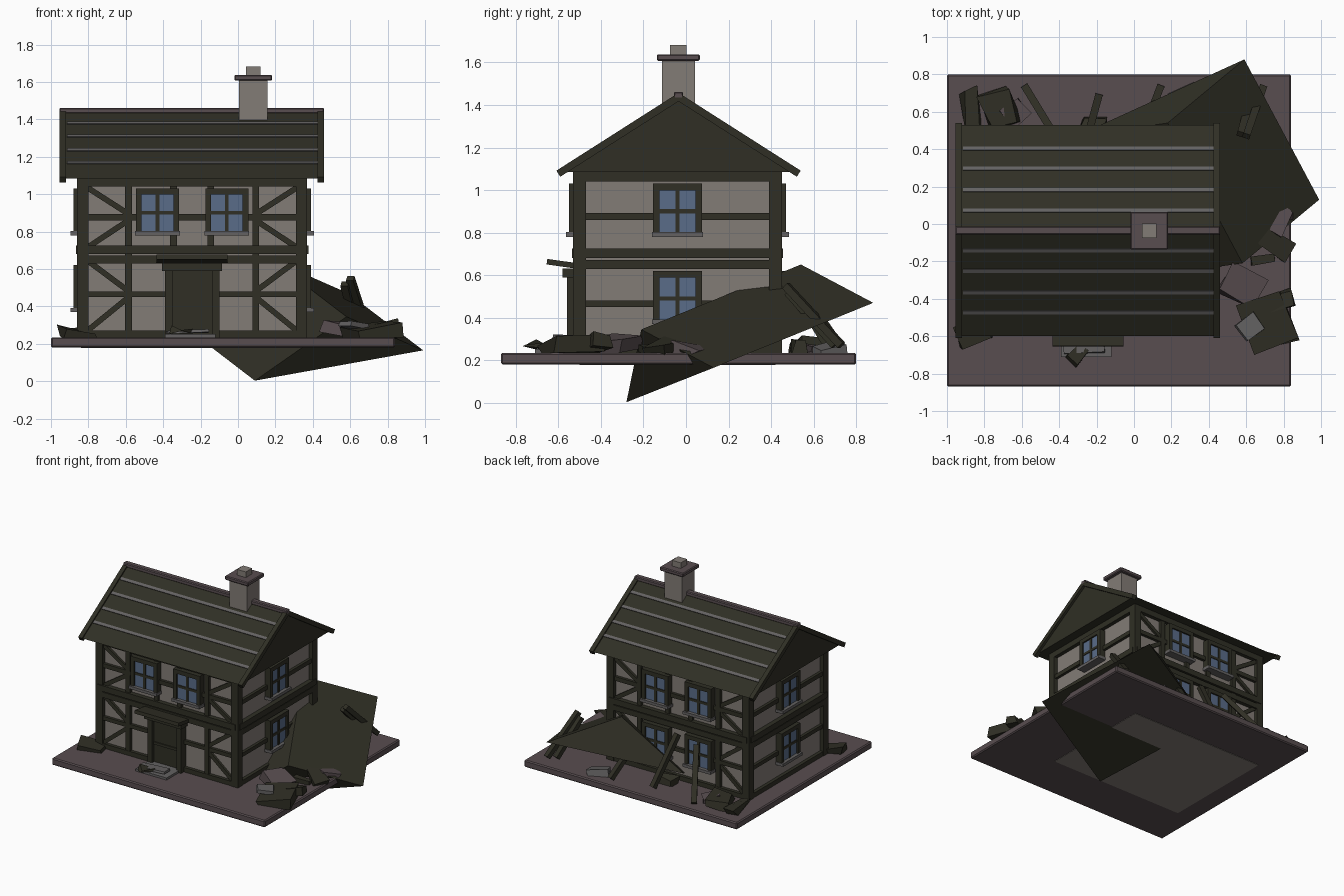
import bpy, bmesh, math, random
from mathutils import Matrix, Vector

if "Cube" in bpy.data.objects:
    bpy.data.objects.remove(bpy.data.objects["Cube"])

random.seed(4)


def material(name, r, g, b):
    m = bpy.data.materials.new(name)
    m.diffuse_color = (r, g, b, 1)
    m.use_nodes = True
    m.node_tree.nodes["Principled BSDF"].inputs["Base Color"].default_value = m.diffuse_color
    return m


TIMBER = material("dark_timber", .029, .028, .018)
PLASTER = material("grey_plaster", .225, .20, .18)
GROUND = material("dull_mauve_stone", .098, .075, .08)
GLASS = material("blue_glass", .10, .15, .25)
STONE = material("pale_stone", .125, .12, .12)

CUBE = [(0, 3, 2, 1), (4, 5, 6, 7), (0, 1, 5, 4), (1, 2, 6, 5), (2, 3, 7, 6), (3, 0, 4, 7)]


def mesh(name, verts, faces, mat, bevel=0):
    bm = bmesh.new()
    vs = [bm.verts.new(v) for v in verts]
    for f in faces:
        bm.faces.new([vs[i] for i in f])
    bmesh.ops.recalc_face_normals(bm, faces=bm.faces)
    me = bpy.data.meshes.new(name)
    bm.to_mesh(me)
    bm.free()
    me.materials.append(mat)
    ob = bpy.data.objects.new(name, me)
    bpy.context.collection.objects.link(ob)
    if bevel:
        mod = ob.modifiers.new("bevel", 'BEVEL')
        mod.width, mod.segments = bevel, 1
    return ob


def box(name, x, y, z, mat, M=None, bevel=0, jitter=0):
    """Box from (min, max) ranges, optionally transformed and roughened."""
    vs = [Vector((a, b, c)) for c in z for a, b in
          ((x[0], y[0]), (x[1], y[0]), (x[1], y[1]), (x[0], y[1]))]
    vs = [v + Vector([random.uniform(-jitter, jitter) for _ in range(3)]) for v in vs]
    return mesh(name, [M @ v if M else v for v in vs], CUBE, mat, bevel)


def prism(name, a, b, mat):
    """Triangular prism between two end triangles."""
    return mesh(name, a + b, [(0, 1, 2), (3, 5, 4), (0, 3, 4, 1), (1, 4, 5, 2), (2, 5, 3, 0)], mat)


def beam(name, p, q, w, d, mat, M=None):
    """Straight bar from p to q."""
    p, q = Vector(p), Vector(q)
    R = (q - p).to_track_quat('X', 'Z').to_matrix().to_4x4()
    T = Matrix.Translation((p + q) / 2) @ R
    h = (q - p).length / 2
    return box(name, (-h, h), (-d / 2, d / 2), (-w / 2, w / 2), mat, M @ T if M else T)


# ground slab with the house floor showing underneath
box("ground_slab", (-1, .84), (-.87, .80), (.18, .235), GROUND, bevel=.008)
box("floor_underside", (-.84, .34), (-.50, .42), (.177, .182), PLASTER)

# house body
CX, CY, HX, HY = -.245, -.04, .615, .49
box("plaster_walls", (CX - HX + .03, CX + HX - .03), (CY - HY + .03, CY + HY - .03), (.235, 1.09), PLASTER)
for sx in (-1, 1):
    for sy in (-1, 1):
        x, y = CX + sx * (HX - .03), CY + sy * (HY - .03)
        box("corner_post", (x - .03, x + .03), (y - .03, y + .03), (.235, 1.09), TIMBER)


def window(M, u, z):
    """Window centred on u with its sill at z; outward is -y."""
    box("window_glass", (u - .09, u + .09), (-.008, .03), (z + .01, z + .22), GLASS, M)
    for a in (-.1, .1):
        box("window_jamb", (u + a - .015, u + a + .015), (-.02, .03), (z + .02, z + .25), TIMBER, M)
    box("window_head", (u - .115, u + .115), (-.02, .03), (z + .218, z + .25), TIMBER, M)
    box("window_mullion", (u - .01, u + .01), (-.014, .03), (z + .02, z + .22), TIMBER, M)
    box("window_bar", (u - .09, u + .09), (-.013, .03), (z + .11, z + .13), TIMBER, M)
    box("window_sill", (u - .12, u + .12), (-.035, .03), (z, z + .022), STONE, M)


def wall(angle, half, dist, long_side, door):
    M = Matrix.Translation((CX, CY, 0)) @ Matrix.Rotation(angle, 4, 'Z') @ Matrix.Translation((0, -dist, 0))
    for z0, z1, out in ((1.04, 1.09, 0), (.86, .893, .008), (.68, .725, -.006),
                        (.63, .672, 0), (.45, .48, .008), (.235, .27, .004)):
        box("wall_rail", (-half + .02, half - .02), (out, .04), (z0, z1), TIMBER, M)
    if not long_side:
        window(M, 0, .78)
        window(M, 0, .37)
        return
    for u in (-.185, .185):
        window(M, u, .78)
        if not door:
            window(M, u, .37)
    for s in (-1, 1):
        box("wall_stud", (s * .34 - .018, s * .34 + .018), (.006, .04), (.25, 1.06), TIMBER, M)
        box("middle_stud", (s * .1 - .018, s * .1 + .018), (.01, .04), (.70, 1.06), TIMBER, M)
        # angled braces meeting at the rails
        for low, mid, high in ((.27, .465, .645), (.715, .877, 1.035)):
            for outer in (low, high):
                inner = mid + .02 * (1 if outer > mid else -1)
                beam("corner_brace", (s * .56, .027, outer), (s * .345, .027, inner), .03, .03, TIMBER, M)
    if door:
        box("door_panel", (-.11, .11), (-.004, .04), (.25, .60), TIMBER, M)
        for s in (-1, 1):
            box("door_jamb", (s * .125 - .02, s * .125 + .02), (-.03, .04), (.235, .60), TIMBER, M)
        box("door_rail", (-.11, .11), (-.012, .04), (.39, .41), TIMBER, M)
        box("door_lintel", (-.16, .16), (-.05, .04), (.59, .632), TIMBER, M)
        tilt = M @ Matrix.Translation((0, 0, .645)) @ Matrix.Rotation(-.14, 4, 'X')
        box("door_canopy", (-.19, .19), (-.125, .03), (-.012, .014), TIMBER, tilt)


wall(0, HX, HY, True, True)
wall(math.pi, HX, HY, True, False)
wall(math.pi / 2, HY, HX, False, False)
wall(-math.pi / 2, HY, HX, False, False)

# roof with course strips, barge boards and ridge
RY, EZ, RZ, RUN = -.035, 1.085, 1.445, .565
SLOPE = (RZ - EZ) / RUN


def section(x):
    return [(x, RY - RUN, EZ), (x, RY + RUN, EZ), (x, RY, RZ)]


prism("roof", section(-.93), section(.44), TIMBER)
for s in (-1, 1):
    for d in (.105, .215, .33, .437):
        y, z = RY + s * d, RZ - SLOPE * d
        M = Matrix.Translation((-.245, y, z)) @ Matrix.Rotation(-s * math.atan(SLOPE), 4, 'X')
        box("roof_course_strip", (-.67, .67), (-.011, .011), (-.01, .006), STONE, M)
    for x in (-.937, .443):
        beam("barge_board", (x, RY, RZ - .008), (x, RY + s * RUN, EZ - .008), .034, .034, TIMBER,
             None)
box("ridge_cap", (-.955, .46), (RY - .022, RY + .022), (1.43, 1.462), GROUND, bevel=.006)

# chimney
box("chimney_stack", (.005, .157), (-.113, .042), (1.36, 1.61), PLASTER)
box("chimney_cap", (-.02, .183), (-.137, .065), (1.607, 1.638), GROUND, bevel=.006)
box("chimney_pot", (.043, .12), (-.075, .003), (1.63, 1.682), PLASTER)

# fallen gable piece sunk through the ground beside the house
near = [(.99, .13, .165), (.58, -.21, .345), (.09, -.28, .003)]
far = [(.59, .88, .47), (.18, .54, .65), (-.31, .47, .31)]
prism("fallen_roof_piece", far, near, TIMBER)

# loose beams leaning on the back wall
for p, q in (((.69, .73, .27), (.60, .47, .55)), ((-.58, .73, .25), (-.44, .50, .58)),
             ((-.19, .68, .25), (-.25, .46, .60)), ((.14, .73, .25), (.06, .52, .50)),
             ((.63, .70, .27), (.57, .48, .52))):
    beam("loose_beam", p, q, .035, .04, TIMBER)


def rubble(name, x, y, z, size, turn, mat, tip=0.15, jitter=.02):
    M = Matrix.Translation((x, y, z)) @ Matrix.Rotation(turn, 4, 'Z') @ Matrix.Rotation(tip, 4, 'Y')
    a, b, c = (v / 2 for v in size)
    box(name, (-a, a), (-b, b), (-c, c), mat, M, jitter=jitter)


# rubble heaps around the walls
rubble("timber_rubble", .72, -.53, .265, (.25, .26, .06), .3, TIMBER, -.12)
rubble("timber_rubble", .75, -.42, .275, (.19, .09, .05), .35, TIMBER, -.2)
rubble("timber_rubble", .76, -.10, .26, (.17, .10, .05), -.6, TIMBER)
rubble("timber_rubble", .69, -.19, .25, (.13, .04, .035), .15, TIMBER, .1, .005)
rubble("stone_rubble", .57, -.33, .27, (.19, .16, .06), -.5, GROUND, .1)
rubble("stone_rubble", .62, -.55, .30, (.12, .10, .03), .6, STONE, .15, .01)
rubble("stone_rubble", .76, .02, .25, (.15, .12, .04), .9, GROUND)
rubble("timber_rubble", -.87, .60, .255, (.07, .24, .05), .15, TIMBER, .1)
rubble("timber_rubble", -.72, .62, .27, (.15, .20, .06), .3, TIMBER, -.15)
rubble("stone_rubble", -.64, .60, .255, (.12, .11, .05), .7, GROUND)
rubble("timber_rubble", -.22, .54, .26, (.12, .08, .06), 0, TIMBER, 0)
rubble("stone_rubble", .28, .66, .25, (.16, .12, .05), .4, STONE)
rubble("timber_rubble", -.86, -.57, .255, (.17, .12, .045), .4, TIMBER, .1)

# broken doorstep
box("door_step", (-.39, -.12), (-.71, -.53), (.23, .252), STONE)
rubble("step_slab", -.27, -.65, .265, (.22, .08, .015), .05, STONE, -.03, .004)
rubble("step_splinter", -.30, -.69, .265, (.12, .07, .02), .8, TIMBER, .1)
